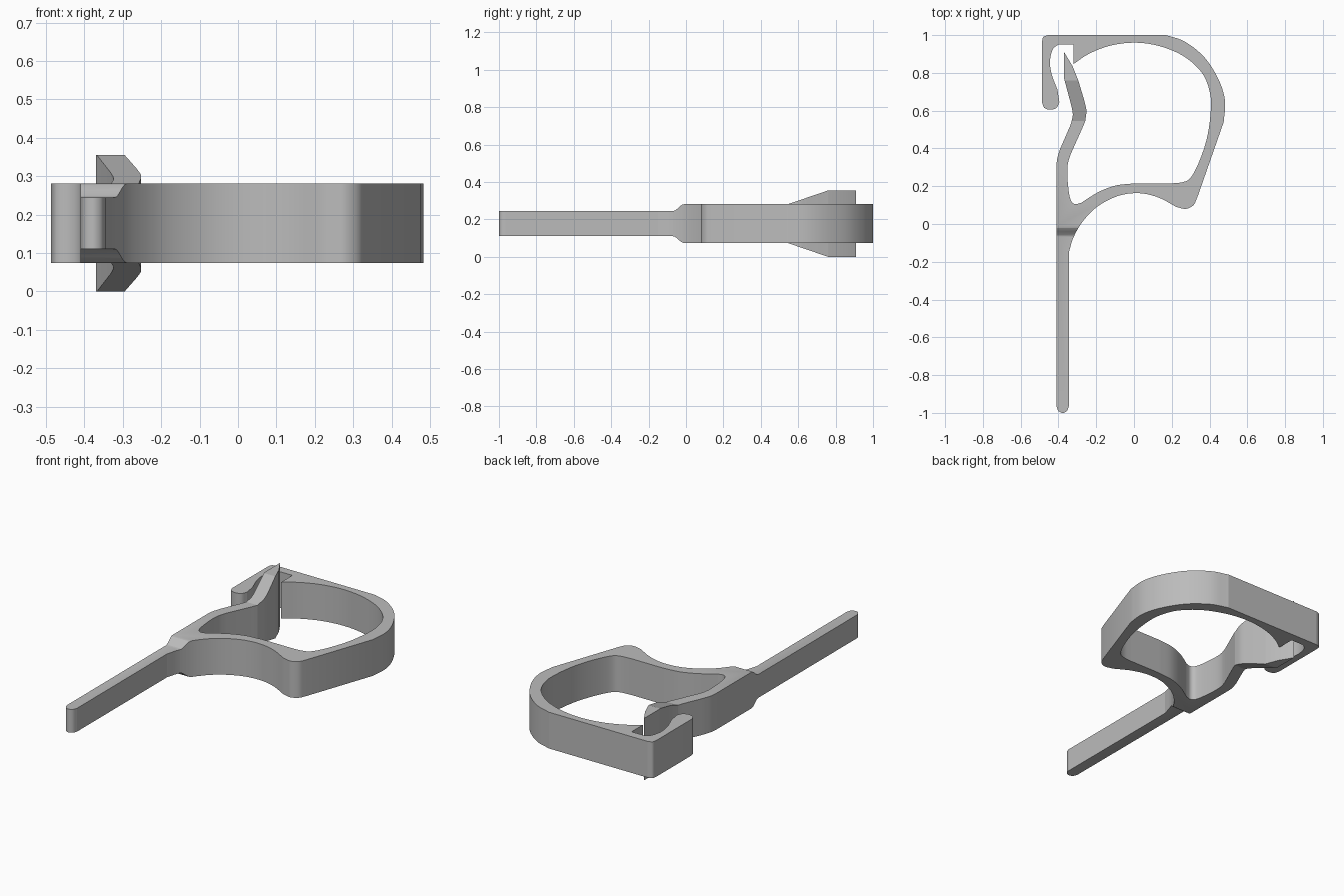
import bpy
import bmesh
from mathutils import Vector

cube = bpy.data.objects.get("Cube")
if cube:
    bpy.data.objects.remove(cube, do_unlink=True)

MID = 0.1775     # mid plane of the clip
BODY = 0.104     # half widths
HANDLE = 0.067
CATCH = MID

grey = bpy.data.materials.new("plastic grey")
grey.use_nodes = True
colour = (0.5, 0.5, 0.5, 1)
grey.diffuse_color = colour
grey.node_tree.nodes["Principled BSDF"].inputs["Base Color"].default_value = colour


def smooth(points, steps=5):
    """Run a rounded curve through the points."""
    p = [Vector(q) for q in points]
    if len(p) < 3:
        return p
    p = [2 * p[0] - p[1]] + p + [2 * p[-1] - p[-2]]
    out = []
    for a, b, c, d in zip(p, p[1:], p[2:], p[3:]):
        for i in range(steps):
            t = i / steps
            out.append(b + 0.5 * t * (c - a + t * (2 * a - 5 * b + 4 * c - d
                                                   + t * (3 * (b - c) + d - a))))
    return out + [p[-2]]


def plate(name, runs, cuts, half_width):
    """Fill an outline, slice it across y and thicken it by a rule on y."""
    bm = bmesh.new()
    outline = []
    for run in runs:
        for q in smooth(run):
            if not outline or (q - outline[-1]).length > 0.001:
                outline.append(q)
    bm.faces.new([bm.verts.new((q.x, q.y, 0)) for q in outline])
    for y in cuts:
        bmesh.ops.bisect_plane(bm, geom=bm.verts[:] + bm.edges[:] + bm.faces[:],
                               plane_co=(0, y, 0), plane_no=(0, 1, 0))
    grown = bmesh.ops.extrude_face_region(bm, geom=bm.faces[:])
    top = {g for g in grown["geom"] if isinstance(g, bmesh.types.BMVert)}
    for v in bm.verts:
        v.co.z = MID + (1 if v in top else -1) * half_width(v.co.y)
    bmesh.ops.recalc_face_normals(bm, faces=bm.faces[:])
    mesh = bpy.data.meshes.new(name)
    bm.to_mesh(mesh)
    bm.free()
    mesh.materials.append(grey)
    obj = bpy.data.objects.new(name, mesh)
    bpy.context.collection.objects.link(obj)
    bpy.ops.object.select_all(action="DESELECT")
    obj.select_set(True)
    bpy.context.view_layer.objects.active = obj
    bpy.ops.object.shade_smooth_by_angle(angle=0.27)


def body_width(y):
    t = min(max((y + 0.07) / 0.06, 0), 1)
    return HANDLE + (BODY - HANDLE) * t * t * (3 - 2 * t)


def catch_width(y):
    t = min(max((y - 0.545) / 0.215, 0), 1)
    return BODY + (CATCH - BODY) * t


# Outer edge: hook, flat back, rounded side and foot
hook_outside = [(-.395, .645), (-.41, .615), (-.443, .605), (-.475, .615), (-.487, .645)]
hook_corner = [(-.487, .965), (-.48, .99), (-.455, 1)]
outer_side = [(.17, 1), (.27, .965), (.375, .88), (.45, .76), (.482, .65), (.475, .54)]
foot = [(.335, .14), (.315, .1), (.275, .08), (.225, .09)]
belly = [(.225, .09), (.13, .14), (.03, .163), (-.08, .15), (-.19, .095),
         (-.27, .015), (-.32, -.07), (-.345, -.15)]

# Handle and spring arm
handle_end = [(-.345, -.965), (-.355, -.99), (-.377, -1), (-.4, -.99), (-.41, -.965)]
arm_outside = [(-.41, .3), (-.407, .345), (-.39, .4)]
arm_outside_top = [(-.34, .515), (-.33, .545)]
arm_inside_top = [(-.258, .545), (-.268, .52)]
arm_inside = [(-.335, .37), (-.35, .32), (-.353, .26), (-.345, .17), (-.332, .12), (-.31, .105), (-.28, .112)]

# Inner edge of the loop, back to the hook
inner_floor = [(-.28, .112), (-.19, .168), (-.1, .203), (0, .215)]
inner_corner = [(.2, .215), (.26, .222), (.3, .245), (.345, .33), (.385, .45), (.405, .58), (.403, .69),
                (.36, .8), (.26, .89), (.13, .943), (0, .96), (-.13, .943), (-.24, .9), (-.32, .847)]
hook_notch = [(-.32, .95), (-.4, .95)]
hook_inside = [(-.4, .95), (-.43, .925), (-.445, .86), (-.435, .79), (-.405, .71), (-.395, .645)]

plate("clip_body",
      [hook_outside, hook_corner, outer_side, foot, belly, handle_end,
       arm_outside, arm_outside_top, arm_inside_top, arm_inside,
       inner_floor, inner_corner, hook_notch, hook_inside[:-1]],
      [-0.07 + 0.01 * i for i in range(7)], body_width)

# Flared catch at the tip of the arm
catch_outside = [(-.33, .545), (-.324, .58), (-.33, .62)]
catch_tip = [(-.37, .77), (-.37, .91)]
catch_inside = [(-.325, .835), (-.295, .76)]
catch_bend = [(-.262, .65), (-.252, .6), (-.258, .545)]
plate("catch", [catch_outside, catch_tip, catch_inside, catch_bend], [0.76], catch_width)
